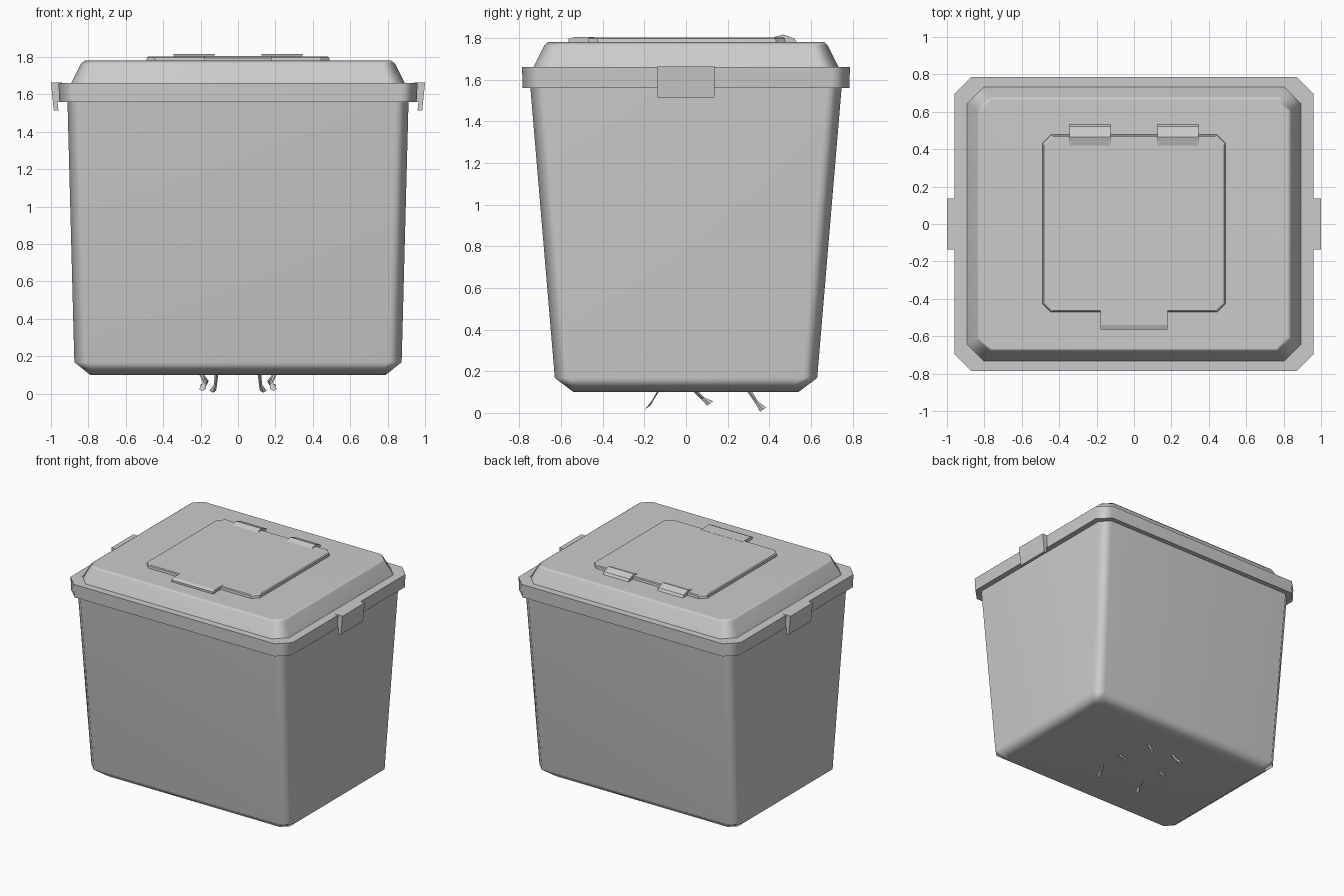
import bpy, bmesh, math
from mathutils import Vector

if "Cube" in bpy.data.objects:
    bpy.data.objects.remove(bpy.data.objects["Cube"])

grey = bpy.data.materials.new("plain_grey")
grey.diffuse_color = (0.6, 0.6, 0.6, 1)
grey.use_nodes = True
grey.node_tree.nodes["Principled BSDF"].inputs["Base Color"].default_value = grey.diffuse_color


def finish(name, bm, angle=None):
    bmesh.ops.recalc_face_normals(bm, faces=bm.faces)
    mesh = bpy.data.meshes.new(name)
    bm.to_mesh(mesh)
    bm.free()
    mesh.materials.append(grey)
    ob = bpy.data.objects.new(name, mesh)
    bpy.context.collection.objects.link(ob)
    if angle:
        bpy.ops.object.select_all(action='DESELECT')
        ob.select_set(True)
        bpy.context.view_layer.objects.active = ob
        bpy.ops.object.shade_smooth_by_angle(angle=math.radians(angle))
        mod = ob.modifiers.new("even_shading", 'WEIGHTED_NORMAL')
        mod.keep_sharp = True
    return ob


def octagon(x, y, c):
    """Rectangle of half size x, y with corners cut by c."""
    return [(x, y - c), (x - c, y), (c - x, y), (-x, y - c),
            (-x, c - y), (c - x, -y), (x - c, -y), (x, c - y)]


def loft(name, levels, center=(0, 0), angle=None):
    """Stack of cut-corner rectangles: (half x, half y, corner, z)."""
    bm = bmesh.new()
    rings = [[bm.verts.new((px + center[0], py + center[1], z))
              for px, py in octagon(x, y, c)] for x, y, c, z in levels]
    for a, b in zip(rings, rings[1:]):
        for i in range(8):
            j = (i + 1) % 8
            bm.faces.new((a[i], a[j], b[j], b[i]))
    bm.faces.new(rings[0])
    bm.faces.new(rings[-1])
    return finish(name, bm, angle)


def extrude_profile(name, points, axis, lo, hi):
    """Side profile (horizontal, z) pushed along x or y."""
    def place(p, t):
        return (t, p[0], p[1]) if axis == 'x' else (p[0], t, p[1])
    bm = bmesh.new()
    a = [bm.verts.new(place(p, lo)) for p in points]
    b = [bm.verts.new(place(p, hi)) for p in points]
    n = len(points)
    for i in range(n):
        bm.faces.new((a[i], a[(i + 1) % n], b[(i + 1) % n], b[i]))
    bm.faces.new(a)
    bm.faces.new(b)
    return finish(name, bm)


# Tapered tub with chamfered floor edge
loft("tub", [(0.79, 0.54, 0.05, 0.10), (0.875, 0.63, 0.07, 0.168),
             (0.912, 0.748, 0.07, 1.57)], angle=60)

# Lid: overhanging rim, step and sloped crown
loft("lid_rim", [(0.955, 0.785, 0.09, 1.56), (0.96, 0.787, 0.09, 1.66)], angle=50)
loft("lid_crown", [(0.895, 0.735, 0.09, 1.655), (0.84, 0.68, 0.07, 1.765),
                   (0.82, 0.665, 0.06, 1.78)], angle=70)

# Hatch plate on the lid
loft("hatch", [(0.49, 0.475, 0.045, 1.775), (0.487, 0.472, 0.045, 1.798),
               (0.48, 0.465, 0.045, 1.803)], center=(0, 0.003))

# Hatch hinges and finger tab
for side, lo in (("left", -0.345), ("right", 0.125)):
    extrude_profile(side + "_hinge",
                    [(0.42, 1.775), (0.535, 1.775), (0.52, 1.798),
                     (0.465, 1.817), (0.42, 1.803)], 'x', lo, lo + 0.22)
extrude_profile("finger_tab",
                [(-0.565, 1.775), (-0.44, 1.775), (-0.44, 1.804),
                 (-0.54, 1.804), (-0.565, 1.795)], 'x', -0.18, 0.18)

# Side clips hooked over the rim
for side, s in (("left", -1), ("right", 1)):
    extrude_profile(side + "_clip",
                    [(s * 0.94, 1.663), (s * 1.0, 1.663), (s * 0.985, 1.515),
                     (s * 0.96, 1.515), (s * 0.965, 1.56), (s * 0.94, 1.56)],
                    'y', -0.137, 0.137)


def foot(name, top, ankle, toe):
    """Thin shank flaring into a wider toe."""
    bm = bmesh.new()
    rings = []
    for p, w in ((top, 0.01), (ankle, 0.008), (toe, 0.018)):
        p = Vector(p)
        rings.append([bm.verts.new(p + Vector(d) * w) for d in
                      ((1, 0, 0), (0, 0.8, 0.6), (-1, 0, 0), (0, -0.8, -0.6))])
    for a, b in zip(rings, rings[1:]):
        for i in range(4):
            j = (i + 1) % 4
            bm.faces.new((a[i], a[j], b[j], b[i]))
    bm.faces.new(rings[0])
    bm.faces.new(rings[-1])
    finish(name, bm)


# Three pairs of tiny feet under the floor
for side, s in (("left", -1), ("right", 1)):
    foot(side + "_front_foot", (s * 0.20, -0.13, 0.11), (s * 0.18, -0.16, 0.06), (s * 0.19, -0.185, 0.025))
    foot(side + "_middle_foot", (s * 0.20, 0.04, 0.11), (s * 0.165, 0.08, 0.07), (s * 0.185, 0.115, 0.045))
    foot(side + "_back_foot", (s * 0.115, 0.30, 0.11), (s * 0.12, 0.34, 0.05), (s * 0.135, 0.37, 0.016))
